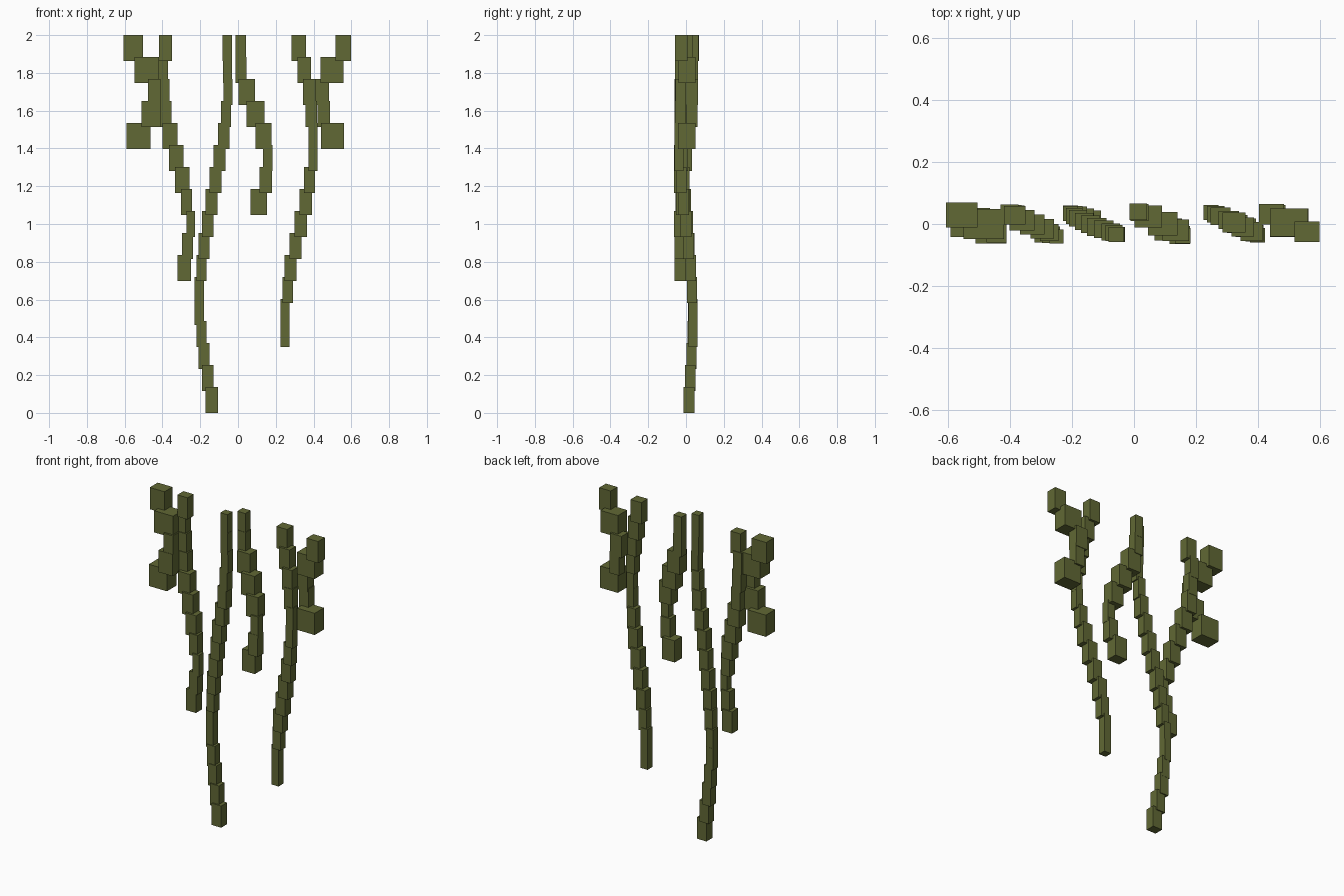
import bpy
import bmesh
from mathutils import Matrix, Vector

# Remove the default object
default_cube = bpy.data.objects.get("Cube")
if default_cube:
    bpy.data.objects.remove(default_cube, do_unlink=True)

STEP = 0.1165      # rise from one block to the next
HEIGHT = 0.136     # each block overlaps its neighbour slightly

# Single olive colour
olive = bpy.data.materials.new("olive green")
olive_rgba = (0.12, 0.14, 0.035, 1.0)
olive.use_nodes = True
olive.diffuse_color = olive_rgba
shader = olive.node_tree.nodes["Principled BSDF"]
shader.inputs["Base Color"].default_value = olive_rgba
shader.inputs["Roughness"].default_value = 0.9


def sample(keys, level):
    """Centre x, centre y and width at a level, interpolated between keys."""
    for low, high in zip(keys, keys[1:]):
        if low[0] <= level <= high[0]:
            blend = (level - low[0]) / (high[0] - low[0])
            return Vector(low[1:]).lerp(Vector(high[1:]), blend)


def strand(name, *keys):
    """Stack of flat-sided blocks following keys of (level, x, y, width)."""
    mesh_builder = bmesh.new()
    for level in range(keys[0][0], keys[-1][0] + 1):
        x, y, width = sample(keys, level)
        depth = 0.02 + 0.58 * width
        centre = Vector((x, y, level * STEP + HEIGHT / 2))
        size = Matrix.Diagonal((width, depth, HEIGHT, 1))
        bmesh.ops.create_cube(mesh_builder, size=1,
                              matrix=Matrix.Translation(centre) @ size)
    mesh = bpy.data.meshes.new(name)
    mesh_builder.to_mesh(mesh)
    mesh_builder.free()
    mesh.materials.append(olive)
    part = bpy.data.objects.new(name, mesh)
    bpy.context.collection.objects.link(part)
    return part


# Long central stem reaching the ground
strand("main_stem",
       (0, -.14, .015, .066), (2, -.18, .03, .058), (4, -.205, .035, .048),
       (5, -.205, .034, .048), (7, -.18, .018, .058), (10, -.12, -.01, .064),
       (12, -.075, -.025, .06), (14, -.053, -.034, .048),
       (16, -.057, -.034, .05))

# Hanging stems beside it
strand("right_stem",
       (6, -.285, -.03, .07), (8, -.25, -.04, .045), (10, -.295, -.015, .075),
       (12, -.36, .012, .08), (13, -.385, .03, .065), (15, -.4, .036, .058),
       (16, -.384, .028, .07))
strand("inner_stem",
       (9, .11, -.018, .088), (10, .147, -.035, .066), (11, .157, -.038, .05),
       (12, .135, -.02, .085), (13, .093, .001, .095), (14, .046, .024, .088),
       (15, .017, .037, .058), (16, .014, .039, .056))
strand("left_stem",
       (3, .248, .037, .048), (4, .248, .037, .048), (6, .278, .025, .064),
       (9, .359, -.012, .066), (11, .397, -.036, .048),
       (12, .398, -.036, .048), (14, .378, -.024, .07), (16, .322, .005, .075))

# Chunky outer tips
strand("right_tip",
       (12, -.527, .005, .126), (13, -.46, -.023, .1), (14, -.443, -.031, .065),
       (15, -.483, 0, .13), (16, -.554, .029, .102))
strand("left_tip",
       (12, .5, .004, .123), (13, .454, .032, .066), (14, .443, .031, .08),
       (15, .498, .005, .122), (16, .557, -.025, .08))
